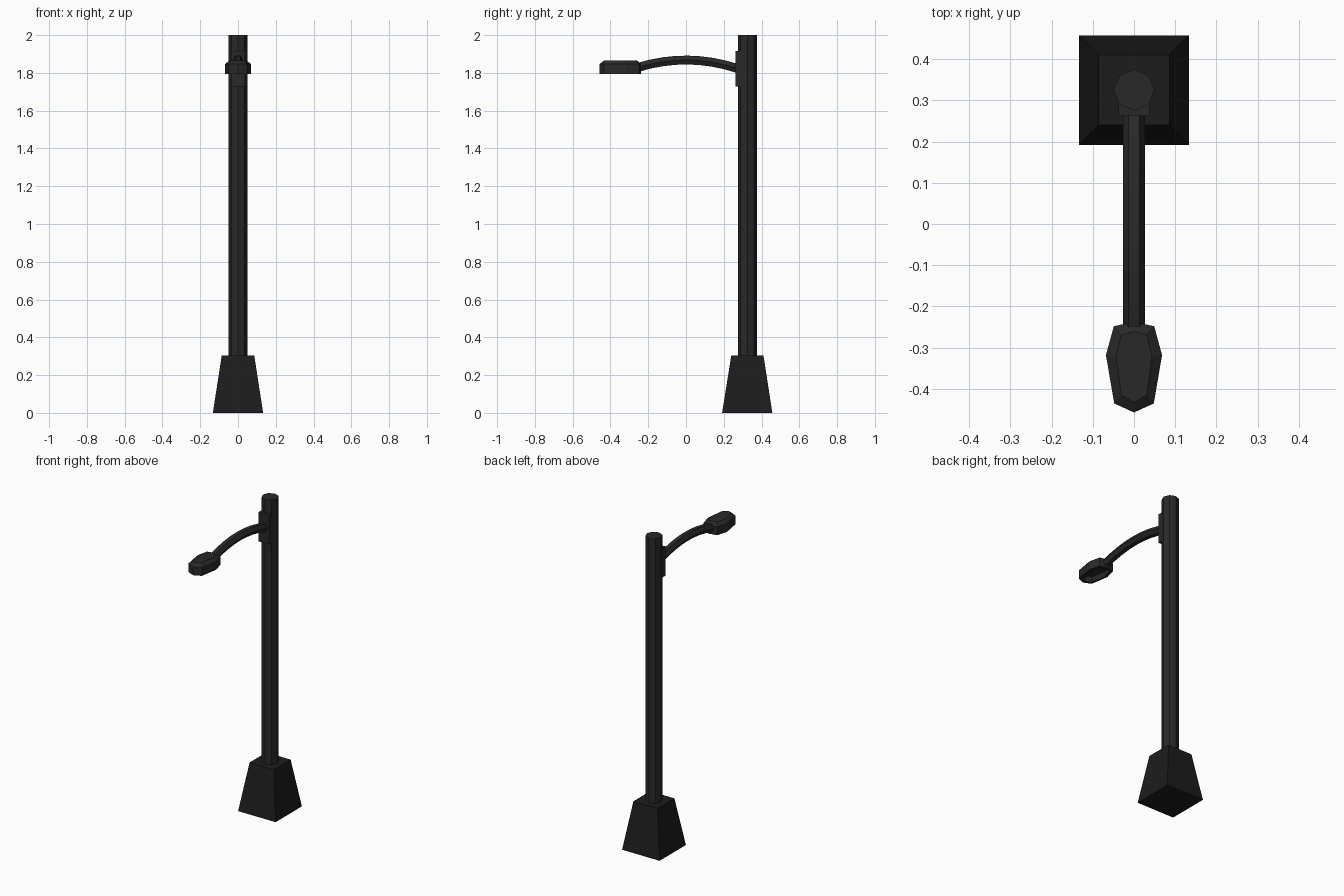
import bpy, math

if "Cube" in bpy.data.objects:
    bpy.data.objects.remove(bpy.data.objects["Cube"])

def mat(name, v):
    m = bpy.data.materials.new(name)
    m.diffuse_color = (v, v, v, 1)
    m.use_nodes = True
    m.node_tree.nodes["Principled BSDF"].inputs["Base Color"].default_value = m.diffuse_color
    return m

dark = mat("dark_metal", 0.022)
base_dark = mat("base_dark", 0.012)

def loft(name, rings, material):
    """Skin a list of equal-length rings and cap both ends."""
    n = len(rings[0])
    verts = [p for r in rings for p in r]
    faces = [(k * n + i, k * n + (i + 1) % n, (k + 1) * n + (i + 1) % n, (k + 1) * n + i)
             for k in range(len(rings) - 1) for i in range(n)]
    faces.append(tuple(reversed(range(n))))
    faces.append(tuple(range(len(verts) - n, len(verts))))
    me = bpy.data.meshes.new(name)
    me.from_pydata(verts, [], faces)
    me.materials.append(material)
    ob = bpy.data.objects.new(name, me)
    bpy.context.collection.objects.link(ob)
    return ob

def rect(hx, y0, y1, z):
    return [(-hx, y0, z), (hx, y0, z), (hx, y1, z), (-hx, y1, z)]

def circle(r, n, y, z):
    return [(r * math.cos(2 * math.pi * i / n), y + r * math.sin(2 * math.pi * i / n), z)
            for i in range(n)]

PY = 0.325  # pole centre

# tapered base
loft("base", [rect(0.133, 0.191, 0.457, 0), rect(0.086, 0.24, 0.41, 0.305)], base_dark)

# octagonal pole
loft("pole", [circle(0.05, 8, PY, 0.30), circle(0.05, 8, PY, 2.0)], dark)

# mounting plate
loft("mounting_plate", [rect(0.037, 0.262, 0.30, 1.727), rect(0.037, 0.262, 0.30, 1.915)], dark)

# hexagonal arched arm, swept along a shallow parabola
rings = []
for k in range(9):
    y = 0.27 - 0.52 * k / 8
    z = 1.868 - 0.6 * y * y
    t = math.atan(-1.2 * y)
    ring = []
    for i in range(6):
        a = 2 * math.pi * i / 6
        u = 0.027 * math.sin(a)
        ring.append((0.027 * math.cos(a), y - u * math.sin(t), z + u * math.cos(t)))
    rings.append(ring)
rings.reverse()
loft("arm", rings, dark)

# lamp head: faceted outline, chamfered top, recessed underside
half = [(0.048, -0.435), (0.068, -0.318), (0.049, -0.248)]
outline = [(0, -0.457)] + half + [(0, -0.237)] + [(-x, y) for x, y in reversed(half)]

def head_ring(sx, sy, z):
    return [(x * sx, -0.345 + (y + 0.345) * sy, z) for x, y in outline]

loft("lamp_head", [head_ring(0.68, 0.76, 1.825), head_ring(0.78, 0.84, 1.795),
                   head_ring(1, 1, 1.795), head_ring(1, 1, 1.848),
                   head_ring(0.64, 0.78, 1.866)], dark)
